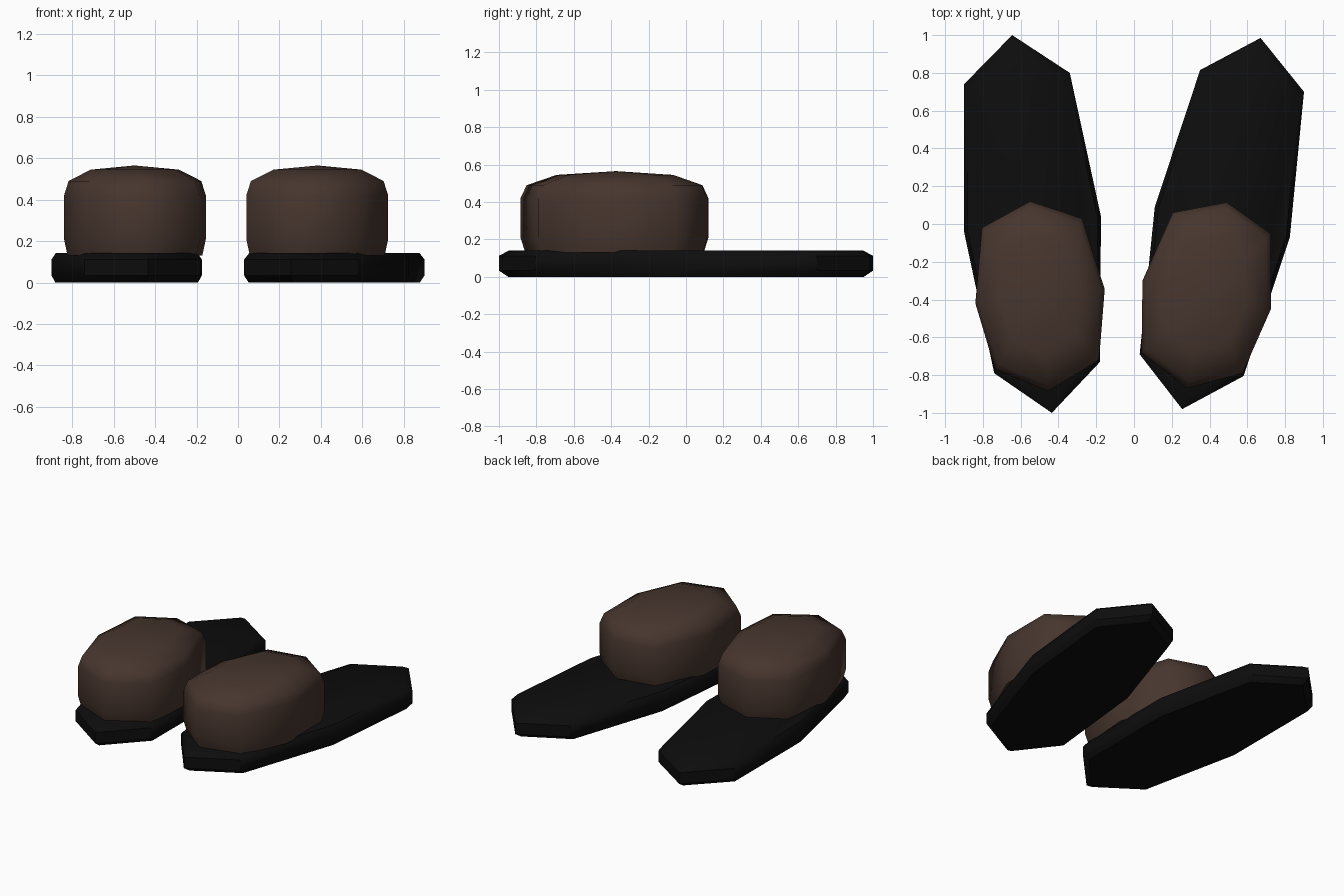
import bpy, bmesh, math

if "Cube" in bpy.data.objects:
    bpy.data.objects.remove(bpy.data.objects["Cube"])


def material(name, rgb):
    m = bpy.data.materials.new(name)
    m.diffuse_color = (*rgb, 1)
    m.use_nodes = True
    m.node_tree.nodes["Principled BSDF"].inputs["Base Color"].default_value = m.diffuse_color
    return m


BLACK = material("black rubber", (0.004, 0.004, 0.004))
BROWN = material("brown leather", (0.062, 0.036, 0.027))


def stacked(name, outline, levels, mat, angle, apex=None):
    """Stack scaled copies of an outline; levels are (z, scale) pairs."""
    n = len(outline)
    cx = sum(p[0] for p in outline) / n
    cy = sum(p[1] for p in outline) / n
    bm = bmesh.new()
    rings = [[bm.verts.new((cx + (x - cx) * s, cy + (y - cy) * s, z)) for x, y in outline]
             for z, s in levels]
    for a, b in zip(rings, rings[1:]):
        for i in range(n):
            j = (i + 1) % n
            bm.faces.new((a[i], a[j], b[j], b[i]))
    bm.faces.new(rings[0])
    if apex is None:
        bm.faces.new(rings[-1])
    else:
        tip = bm.verts.new((cx, cy, apex))
        for i in range(n):
            bm.faces.new((rings[-1][i], rings[-1][(i + 1) % n], tip))
    bmesh.ops.recalc_face_normals(bm, faces=bm.faces)
    me = bpy.data.meshes.new(name)
    bm.to_mesh(me)
    bm.free()
    me.materials.append(mat)
    ob = bpy.data.objects.new(name, me)
    bpy.context.collection.objects.link(ob)
    bpy.ops.object.select_all(action='DESELECT')
    ob.select_set(True)
    bpy.context.view_layer.objects.active = ob
    bpy.ops.object.shade_smooth_by_angle(angle=math.radians(angle))
    return ob


# Eight-sided outlines seen from above, slightly different for each foot
SOLES = {
    "left": [(-.645, 1.0), (-.34, .80), (-.175, .04), (-.18, -.73),
             (-.435, -1.0), (-.74, -.79), (-.90, -.04), (-.90, .74)],
    "right": [(.67, .985), (.35, .815), (.11, .09), (.03, -.69),
              (.255, -.98), (.58, -.805), (.825, -.07), (.90, .70)],
}
UPPERS = {
    "left": [(-.55, .12), (-.275, .03), (-.155, -.345), (-.185, -.72),
             (-.455, -.885), (-.735, -.77), (-.84, -.42), (-.805, -.02)],
    "right": [(.49, .115), (.205, .06), (.045, -.30), (.04, -.68),
              (.28, -.87), (.575, -.79), (.725, -.45), (.725, -.05)],
}
SOLE_LEVELS = [(0, .95), (.033, 1), (.112, 1), (.142, .945)]
UPPER_LEVELS = [(.13, .95), (.21, 1), (.42, 1), (.49, .935), (.545, .62)]

for side in ("left", "right"):
    # flat sole with chamfered rim
    stacked(side + "_sole", SOLES[side], SOLE_LEVELS, BLACK, 40)
    # rounded upper sitting over the heel half
    stacked(side + "_upper", UPPERS[side], UPPER_LEVELS, BROWN, 65, apex=.565)
